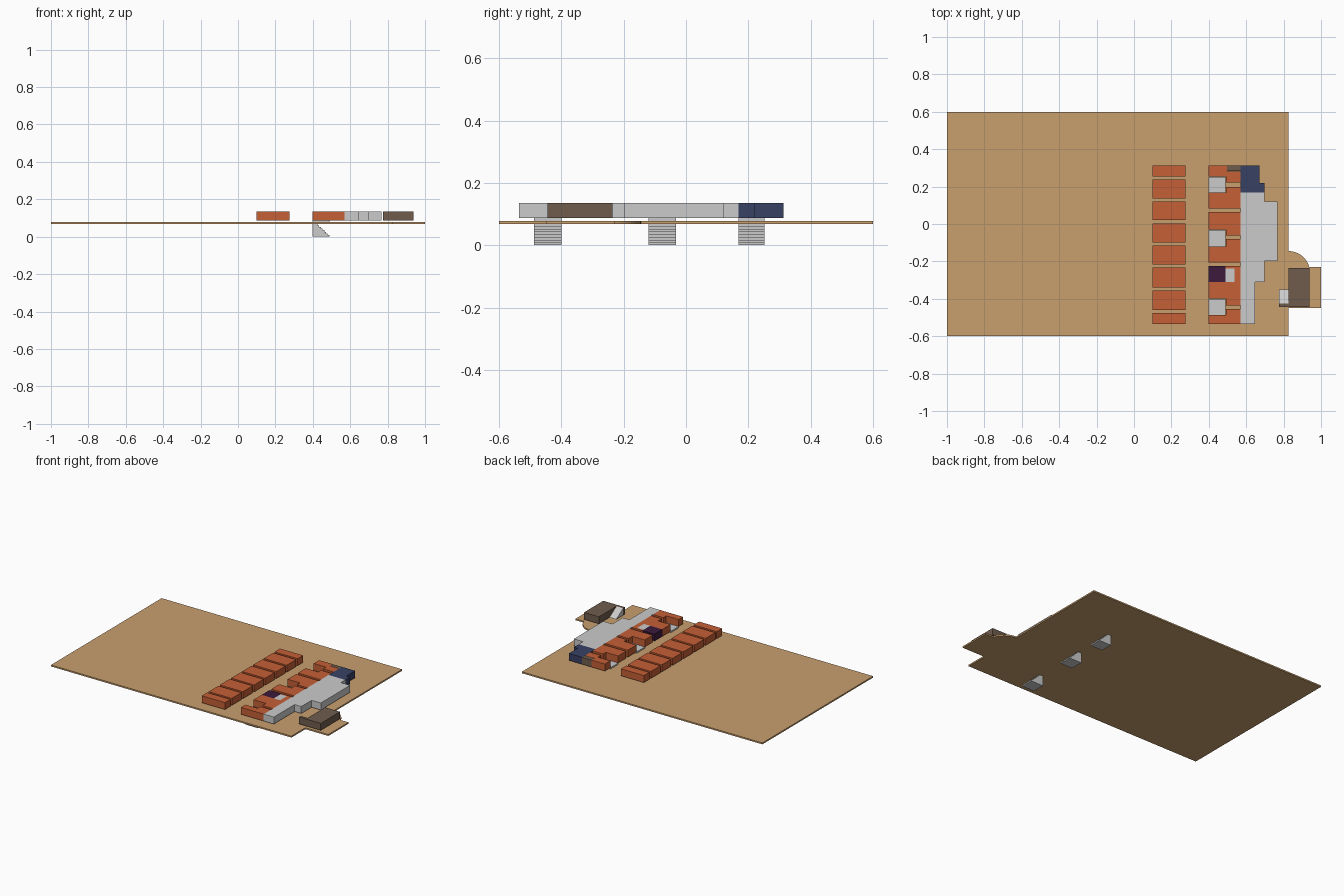
import bpy, bmesh, math
from mathutils import Vector

if "Cube" in bpy.data.objects:
    bpy.data.objects.remove(bpy.data.objects["Cube"])


def material(name, rgb):
    m = bpy.data.materials.new(name)
    m.diffuse_color = (*rgb, 1)
    m.use_nodes = True
    m.node_tree.nodes["Principled BSDF"].inputs["Base Color"].default_value = m.diffuse_color
    return m


TAN = material("tan", (0.58, 0.35, 0.156))
ORANGE = material("orange", (0.56, 0.115, 0.036))
NAVY = material("navy", (0.04, 0.053, 0.127))
BROWN = material("brown", (0.16, 0.107, 0.076))
PURPLE = material("purple", (0.045, 0.01, 0.045))

FLOOR, ROOF = 0.088, 0.136          # room blocks
PLATE_LOW, PLATE_TOP = 0.068, 0.078


def extrude(name, points, direction, mat=None):
    """Solid from a planar 3D outline pushed along a direction."""
    bm = bmesh.new()
    face = bm.faces.new([bm.verts.new(p) for p in points])
    ext = bmesh.ops.extrude_face_region(bm, geom=[face])
    moved = [g for g in ext["geom"] if isinstance(g, bmesh.types.BMVert)]
    bmesh.ops.translate(bm, verts=moved, vec=Vector(direction))
    bmesh.ops.recalc_face_normals(bm, faces=bm.faces)
    me = bpy.data.meshes.new(name)
    bm.to_mesh(me)
    bm.free()
    ob = bpy.data.objects.new(name, me)
    bpy.context.collection.objects.link(ob)
    if mat:
        me.materials.append(mat)
    return ob


def plan(name, outline, mat=None, z0=FLOOR, z1=ROOF):
    return extrude(name, [(x, y, z0) for x, y in outline], (0, 0, z1 - z0), mat)


def rect(x0, x1, y0, y1):
    return [(x0, y0), (x1, y0), (x1, y1), (x0, y1)]


# Base plate with side terrace and rounded corner
R = 0.115
a0 = math.asin(0.03 / R)
arc = [(0.826 + R * math.cos(a), -0.26 + R * math.sin(a))
       for a in [a0 + (math.pi / 2 - a0) * i / 12 for i in range(13)]]
plan("base_plate", [(-1, -0.6), (0.826, -0.6), (0.826, -0.449), (1, -0.449), (1, -0.23)]
     + arc + [(0.826, 0.6), (-1, 0.6)], TAN, PLATE_LOW, PLATE_TOP)

# Left row of rooms
for i, (y1, y0) in enumerate([(0.313, 0.254), (0.238, 0.136), (0.12, 0.021), (0.003, -0.099),
                              (-0.115, -0.217), (-0.233, -0.34), (-0.356, -0.46),
                              (-0.476, -0.535)]):
    plan(f"left_room_{i + 1}", rect(0.1, 0.275, y0, y1), ORANGE)

# Right row of rooms, notched around the stairwells
XL, XM, XR = 0.397, 0.491, 0.57
plan("right_room_1", [(XL, 0.254), (XM, 0.254), (XM, 0.222), (XR, 0.222), (XR, 0.281),
                      (0.497, 0.281), (0.497, 0.313), (XL, 0.313)], ORANGE)
for i, (base, left, right) in enumerate([(0.083, 0.168, 0.198), (0.064, -0.029, -0.061),
                                         (-0.206, -0.12, -0.08), (-0.535, -0.487, -0.455)]):
    plan(f"right_room_{i + 2}", [(XL, base), (XR, base), (XR, right), (XM, right),
                                 (XM, left), (XL, left)], ORANGE)
plan("right_room_6", [(XL, -0.31), (XL, -0.398), (XM, -0.398), (XM, -0.436), (XR, -0.436),
                      (XR, -0.225), (0.489, -0.225), (0.489, -0.237), (0.537, -0.237),
                      (0.537, -0.31)], ORANGE)
plan("corner_closet", rect(0.497, XR, 0.283, 0.313), BROWN)
plan("lift_lobby", rect(XL, 0.489, -0.31, -0.225), PURPLE)
plan("lift_shaft", rect(0.489, 0.537, -0.31, -0.237))

# Large hall and end block
plan("main_hall", [(XR, -0.535), (0.647, -0.535), (0.647, -0.31), (0.697, -0.31),
                   (0.697, -0.198), (0.767, -0.198), (0.767, 0.12), (0.697, 0.12),
                   (0.697, 0.168), (XR, 0.168)])
plan("end_block", [(XR, 0.168), (0.697, 0.168), (0.697, 0.219), (0.67, 0.219),
                   (0.67, 0.313), (XR, 0.313)], NAVY)

# Outer annex with ramp
plan("annex", [(0.775, -0.444), (0.939, -0.444), (0.939, -0.235), (0.826, -0.235),
               (0.826, -0.425), (0.775, -0.425)], BROWN)
extrude("annex_ramp", [(0.775, -0.35, FLOOR), (0.775, -0.425, FLOOR), (0.775, -0.425, ROOF)],
        (0.051, 0, 0))

# Stairwells: landing plus steps going down below the plate
STEPS = 10
for i, (y0, y1) in enumerate([(0.168, 0.252), (-0.12, -0.032), (-0.487, -0.4)]):
    plan(f"landing_{i + 1}", rect(XL, 0.489, y0, y1), None, PLATE_TOP, FLOOR)
    profile = [(XL, 0)]
    for s in range(STEPS):
        z = FLOOR * (1 - s / STEPS) - 0.0005
        profile += [(XL + 0.0092 * s, z), (XL + 0.0092 * (s + 1), z)]
    profile.append((XL + 0.0092 * STEPS, 0))
    extrude(f"stairs_{i + 1}", [(x, y0, z) for x, z in profile], (0, y1 - y0, 0))
